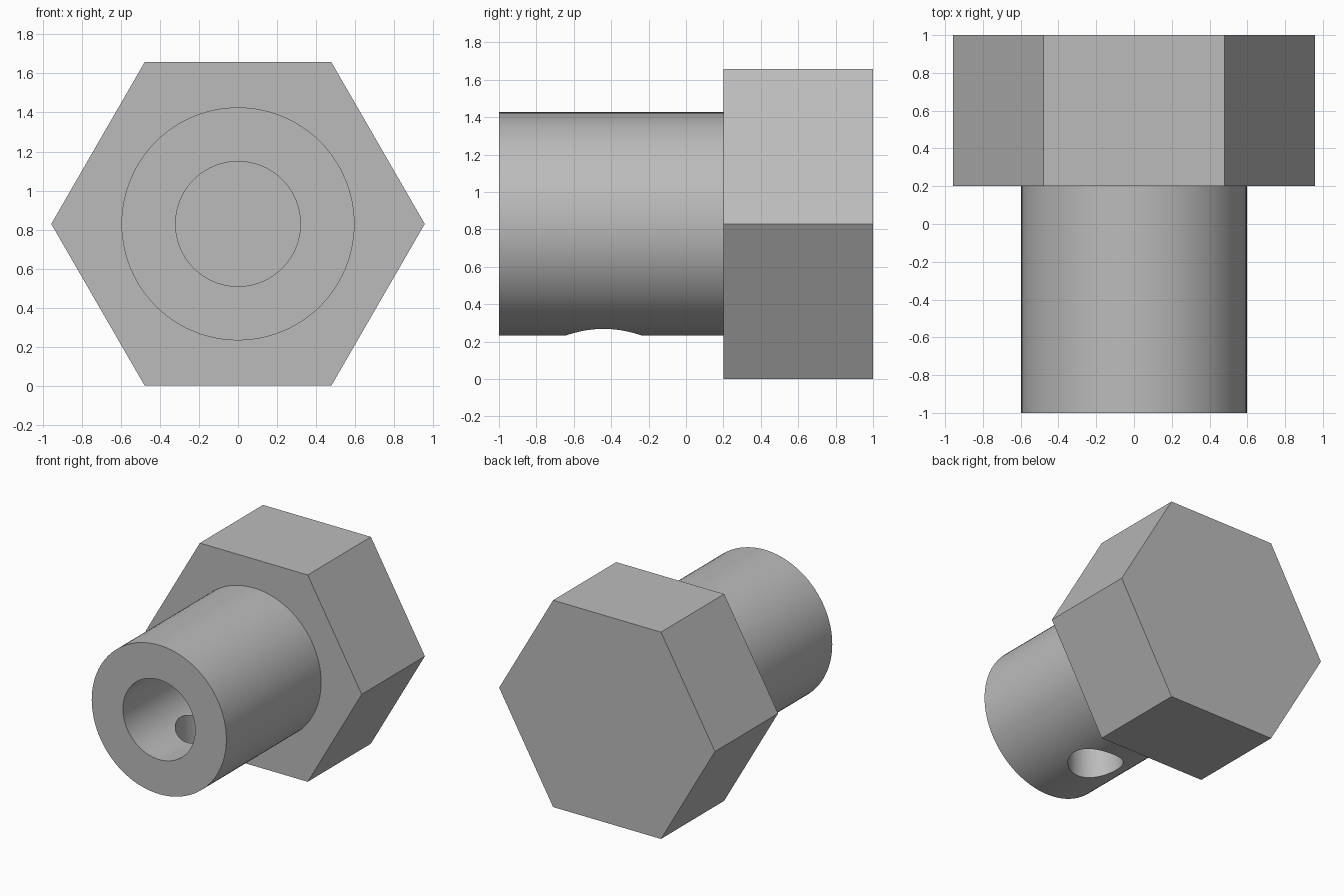
import bpy
from math import pi

if "Cube" in bpy.data.objects:
    bpy.data.objects.remove(bpy.data.objects["Cube"], do_unlink=True)

AXIS_Z = 0.829       # height of the shaft axis
SIDES = 96

steel = bpy.data.materials.new("grey steel")
steel.use_nodes = True
grey = (0.5, 0.5, 0.5, 1)
steel.diffuse_color = grey
steel.node_tree.nodes["Principled BSDF"].inputs["Base Color"].default_value = grey


def prism_along_y(name, radius, y0, y1, sides):
    """Prism lying along the shaft axis from y0 to y1."""
    bpy.ops.mesh.primitive_cylinder_add(
        vertices=sides, radius=radius, depth=y1 - y0,
        location=(0, (y0 + y1) / 2, AXIS_Z), rotation=(pi / 2, 0, 0))
    obj = bpy.context.object
    obj.name = name
    obj.data.materials.append(steel)
    return obj


def combine(target, tool, operation):
    """Apply a boolean to the target and discard the tool."""
    tool.hide_render = True
    mod = target.modifiers.new(tool.name, "BOOLEAN")
    mod.operation = operation
    mod.solver = "EXACT"
    mod.object = tool
    bpy.context.view_layer.objects.active = target
    bpy.ops.object.modifier_apply(modifier=mod.name)
    bpy.data.objects.remove(tool, do_unlink=True)


# Hexagonal head, with a flat on top and corners at the sides
plug = prism_along_y("hex_head_fitting", 0.957, 0.2, 1.0, 6)
plug.rotation_euler.y = pi / 6
bpy.ops.object.transform_apply(location=True, rotation=True, scale=True)

# Round shaft, seated into the head
combine(plug, prism_along_y("shaft", 0.597, -1.0, 0.4, SIDES), "UNION")

# Blind bore from the front
combine(plug, prism_along_y("bore", 0.32, -1.2, 0.2, SIDES), "DIFFERENCE")

# Cross hole through the lower wall into the bore
bpy.ops.mesh.primitive_cylinder_add(
    vertices=SIDES, radius=0.203, depth=AXIS_Z, location=(0, -0.44, AXIS_Z / 2))
cross_hole = bpy.context.object
cross_hole.name = "cross_hole"
cross_hole.data.materials.append(steel)
combine(plug, cross_hole, "DIFFERENCE")

# Smooth round walls, sharp rims and hexagon edges
bpy.ops.object.select_all(action="DESELECT")
plug.select_set(True)
bpy.context.view_layer.objects.active = plug
bpy.ops.object.shade_smooth_by_angle(angle=pi / 6)
